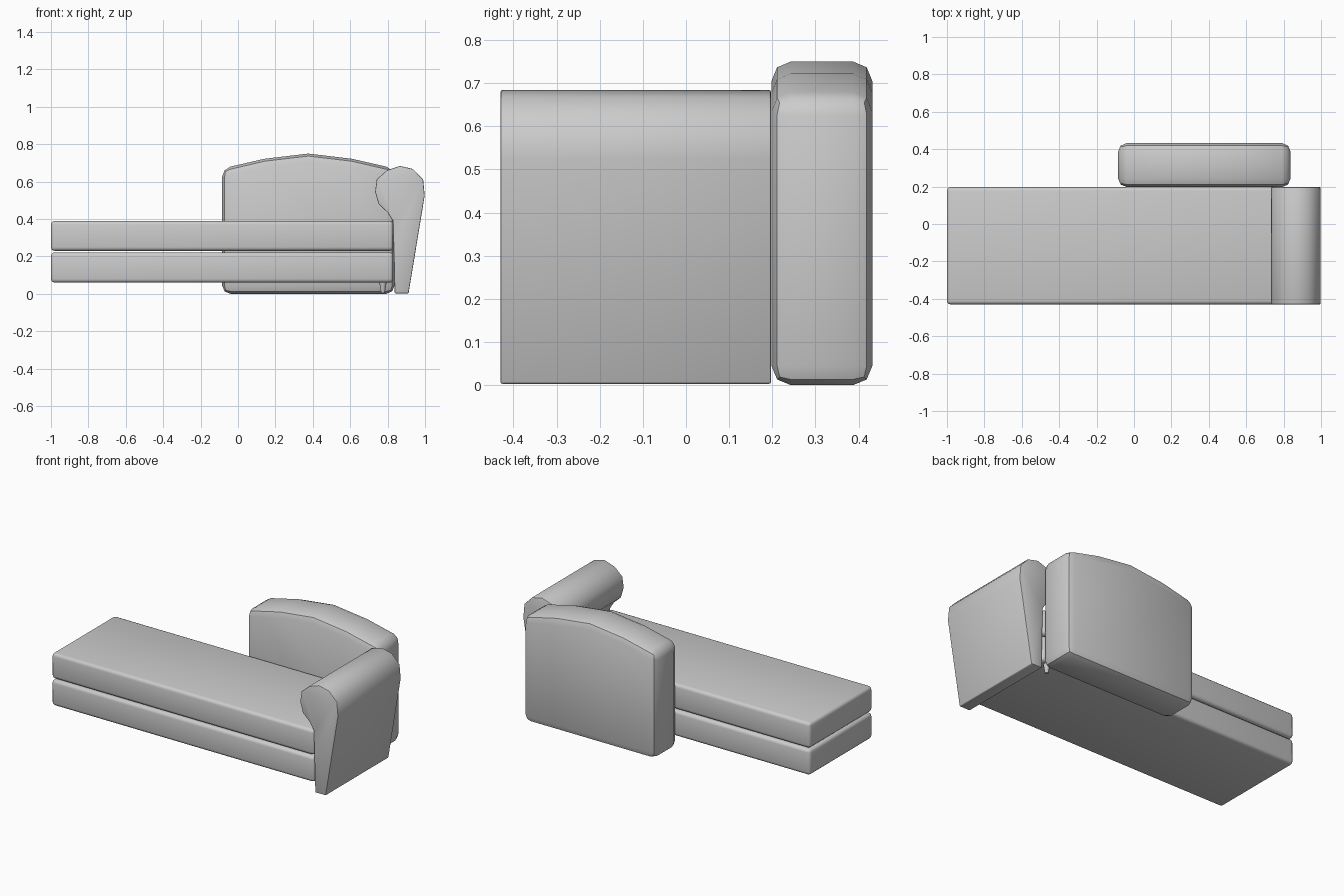
import bpy, bmesh

if "Cube" in bpy.data.objects:
    bpy.data.objects.remove(bpy.data.objects["Cube"])


def finish(obj, bevel, segments, angle=40):
    """Bevel the sharp edges and shade the curved areas smooth."""
    mod = obj.modifiers.new("soft_edges", 'BEVEL')
    mod.width = bevel
    mod.segments = segments
    mod.limit_method = 'ANGLE'
    mod.angle_limit = 0.87
    bpy.ops.object.select_all(action='DESELECT')
    obj.select_set(True)
    bpy.context.view_layer.objects.active = obj
    bpy.ops.object.modifier_apply(modifier=mod.name)
    bpy.ops.object.shade_smooth_by_angle(angle=angle * 3.14159 / 180)


def extrude_profile(name, profile, y0, y1, bevel, segments):
    """Solid made from an x-z outline swept along y."""
    bm = bmesh.new()
    face = bm.faces.new([bm.verts.new((x, y0, z)) for x, z in profile])
    result = bmesh.ops.extrude_face_region(bm, geom=[face])
    verts = [v for v in result["geom"] if isinstance(v, bmesh.types.BMVert)]
    bmesh.ops.translate(bm, verts=verts, vec=(0, y1 - y0, 0))
    bmesh.ops.recalc_face_normals(bm, faces=bm.faces)
    mesh = bpy.data.meshes.new(name)
    bm.to_mesh(mesh)
    bm.free()
    obj = bpy.data.objects.new(name, mesh)
    bpy.context.collection.objects.link(obj)
    finish(obj, bevel, segments)
    return obj


FRONT, REAR = -0.43, 0.197

# Base and seat cushion: two stacked slabs
for name, z0, z1 in (("seat_base", 0.06, 0.222), ("seat_cushion", 0.23, 0.39)):
    outline = [(-1, z0), (0.83, z0), (0.83, z1), (-1, z1)]
    extrude_profile(name, outline, FRONT, REAR, 0.02, 3)

# Rolled armrest
arm = [(0.838, 0.003), (0.912, 0.003), (0.998, 0.525), (0.99, 0.612),
       (0.935, 0.668), (0.865, 0.684), (0.795, 0.66), (0.742, 0.612),
       (0.733, 0.545), (0.752, 0.48), (0.80, 0.435), (0.828, 0.39),
       (0.832, 0.25)]
extrude_profile("armrest", arm, FRONT, REAR, 0.005, 2)

# Arched backrest
back = [(-0.085, 0.0), (0.837, 0.0), (0.837, 0.67), (0.61, 0.722),
        (0.376, 0.75), (0.14, 0.722), (-0.085, 0.67)]
extrude_profile("backrest", back, 0.198, 0.432, 0.045, 2)

# Small tapered foot under the base
bpy.ops.mesh.primitive_cone_add(vertices=12, radius1=0.01, radius2=0.02,
                                depth=0.06, location=(0.775, 0.165, 0.034))
bpy.context.object.name = "foot"
bpy.ops.object.shade_smooth_by_angle()
